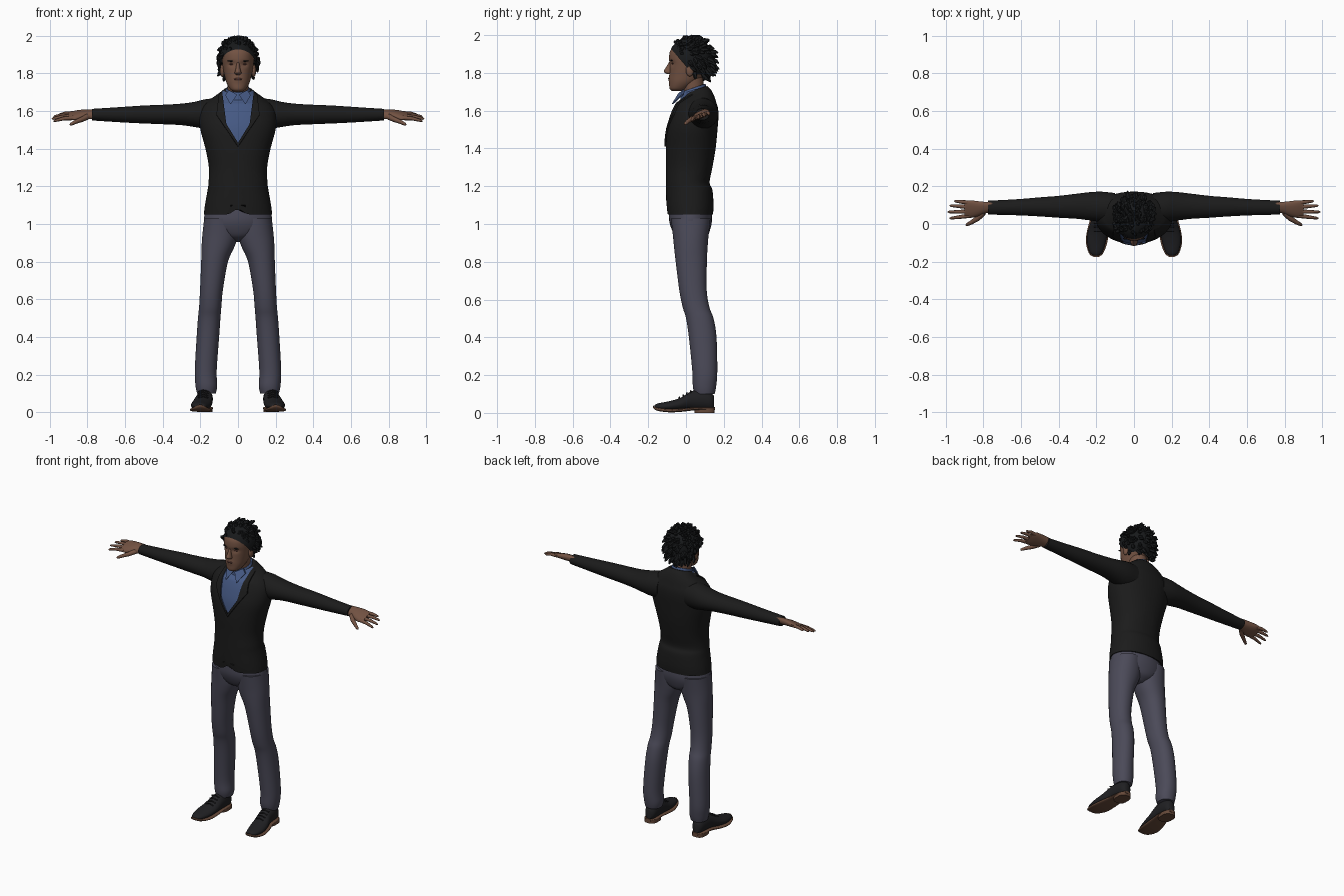
import bpy, bmesh, math, random
from mathutils import Vector, Matrix

if "Cube" in bpy.data.objects:
    bpy.data.objects.remove(bpy.data.objects["Cube"], do_unlink=True)
random.seed(4)


def material(name, r, g, b):
    m = bpy.data.materials.new(name)
    m.use_nodes = True
    m.diffuse_color = (r, g, b, 1)
    bsdf = m.node_tree.nodes["Principled BSDF"]
    bsdf.inputs["Base Color"].default_value = (r, g, b, 1)
    bsdf.inputs["Roughness"].default_value = 0.8
    return m


JACKET = material("black wool", .011, .011, .011)
SHIRT = material("blue cotton", .06, .1, .23)
TROUSER = material("slate trousers", .07, .068, .098)
SKIN = material("skin", .17, .085, .055)
LIPS = material("lips", .12, .05, .04)
HAIR = material("black hair", .009, .01, .011)
SHOE = material("dark leather", .014, .014, .016)
SOLE = material("brown sole", .13, .065, .04)


def finish(bm, name, *mats):
    """Turn a bmesh into a smooth-shaded object."""
    bmesh.ops.recalc_face_normals(bm, faces=bm.faces[:])
    me = bpy.data.meshes.new(name)
    bm.to_mesh(me)
    bm.free()
    for m in mats:
        me.materials.append(m)
    me.shade_smooth()
    me.set_sharp_from_angle(angle=math.radians(50))
    ob = bpy.data.objects.new(name, me)
    bpy.context.collection.objects.link(ob)
    return ob


def pair(bm, name, *mats):
    """Make the left part and its mirrored right copy."""
    other = bm.copy()
    bmesh.ops.scale(other, vec=(-1, 1, 1), verts=other.verts[:])
    finish(bm, "left_" + name, *mats)
    finish(other, "right_" + name, *mats)


def skin_rings(bm, rings):
    rows = [[bm.verts.new(p) for p in ring] for ring in rings]
    n = len(rows[0])
    for a, b in zip(rows, rows[1:]):
        for i in range(n):
            bm.faces.new((a[i], a[(i + 1) % n], b[(i + 1) % n], b[i]))
    bm.faces.new(rows[0])
    bm.faces.new(rows[-1])


def loft(axis, rows, n=28, sub=4, power=2.0, tweak=None):
    """Smooth loft; each row is position on the axis, then min/max of the other two axes."""
    rows = [Vector(r) for r in rows]
    ext = [rows[0]] + rows + [rows[-1]]
    dense = []
    for i in range(1, len(ext) - 2):
        p0, p1, p2, p3 = ext[i - 1:i + 3]
        for k in range(sub):
            t = k / sub
            dense.append(p1 + (p2 - p0) * t / 2 + (2 * p0 - 5 * p1 + 4 * p2 - p3) * t * t / 2
                         + (3 * p1 - p0 - 3 * p2 + p3) * t ** 3 / 2)
    dense.append(rows[-1])
    rings = []
    for pos, a0, a1, b0, b1 in dense:
        ring = []
        for i in range(n):
            ang = math.tau * (i + .5) / n
            c, s = math.cos(ang), math.sin(ang)
            c, s = (math.copysign(abs(q) ** (2 / power), q) for q in (c, s))
            a, b = (a0 + a1 + (a1 - a0) * c) / 2, (b0 + b1 + (b1 - b0) * s) / 2
            p = Vector({"x": (pos, a, b), "y": (a, pos, b), "z": (a, b, pos)}[axis])
            if tweak:
                tweak(p)
            ring.append(p)
        rings.append(ring)
    bm = bmesh.new()
    skin_rings(bm, rings)
    return bm


def body(rows, **kw):
    """Symmetric upright loft: height, half width, front, back."""
    return loft("z", [(z, -w, w, f, b) for z, w, f, b in rows], **kw)


def tube(bm, pts, radii, n=8):
    pts = [Vector(p) for p in pts]
    rings = []
    for i, (p, r) in enumerate(zip(pts, radii)):
        d = pts[min(i + 1, len(pts) - 1)] - pts[max(i - 1, 0)]
        q = d.to_track_quat("Z", "Y")
        rings.append([p + q @ Vector((r * math.cos(math.tau * k / n), r * math.sin(math.tau * k / n), 0))
                      for k in range(n)])
    skin_rings(bm, rings)


def blob(centre, radii, bm=None, segs=20):
    bm = bm or bmesh.new()
    mat = Matrix.Translation(centre) @ Matrix.Diagonal((*radii, 1))
    bmesh.ops.create_uvsphere(bm, u_segments=segs, v_segments=segs // 2, radius=1, matrix=mat)
    return bm


# Jacket body with open shirt front and raised lapels
def jacket_shape(p):
    if p.z < 1.1 and p.y < 0:
        p.z += .035 * max(0, 1 - abs(p.x) / .05)
    if p.z > 1.64:
        p.z += (p.y - .06) * .3 * min(1, (p.z - 1.64) / .05)


torso = body([(1.05, .182, -.1, .143), (1.1, .176, -.104, .146), (1.18, .162, -.106, .14),
              (1.22, .157, -.106, .125), (1.3, .155, -.106, .14), (1.4, .173, -.107, .157),
              (1.5, .2, -.1, .167), (1.57, .205, -.082, .172), (1.62, .19, -.063, .168),
              (1.66, .15, -.042, .152), (1.69, .105, -.025, .132), (1.715, .075, -.012, .112)],
             n=48, power=2.2, tweak=jacket_shape)
V_LINES = [((0, 1.43), (.062, 1.53)), ((.062, 1.53), (.084, 1.7))]
LAPEL_LINES = [((0, 1.41), (.115, 1.58)), ((.115, 1.58), (.098, 1.72))]


def above(lines, c):
    return c.y < .045 and all((q[0] - p[0]) * (c.z - p[1]) > (q[1] - p[1]) * (abs(c.x) - p[0])
                              for p, q in lines)


for p, q in V_LINES + LAPEL_LINES:
    for s in (-1, 1):
        bmesh.ops.bisect_plane(torso, geom=torso.verts[:] + torso.edges[:] + torso.faces[:],
                               plane_co=(s * p[0], 0, p[1]),
                               plane_no=(s * (p[1] - q[1]), 0, q[0] - p[0]))
lapels = []
for f in torso.faces:
    c = f.calc_center_median()
    if above(V_LINES, c):
        f.material_index = 1
    elif above(LAPEL_LINES, c) and c.z > 1.4:
        lapels.append(f)
raised = bmesh.ops.extrude_face_region(torso, geom=lapels)["geom"]
bmesh.ops.delete(torso, geom=lapels, context="FACES")
bmesh.ops.translate(torso, vec=(0, -.008, .002),
                    verts=[g for g in raised if isinstance(g, bmesh.types.BMVert)])
finish(torso, "jacket", JACKET, SHIRT)

# Sleeves
pair(loft("x", [(.1, .0, .165, 1.5, 1.67), (.17, .01, .172, 1.505, 1.664), (.23, .018, .17, 1.515, 1.65),
                (.3, .027, .162, 1.525, 1.64), (.4, .033, .15, 1.53, 1.634), (.5, .04, .142, 1.534, 1.63),
                (.62, .046, .132, 1.54, 1.622), (.775, .05, .124, 1.55, 1.612)]), "sleeve", JACKET)


# Hands
def tilt(p):
    p.z += .35 * (p.y - .085)


hand = loft("x", [(.74, .06, .115, 1.56, 1.605), (.79, .056, .118, 1.56, 1.605), (.83, .04, .122, 1.56, 1.603),
                  (.87, .032, .126, 1.562, 1.596), (.9, .038, .12, 1.566, 1.588)], n=16, power=2.5, tweak=tilt)
for y, tip_x, tip_y in ((.113, .955, .122), (.09, .98, .098), (.066, .99, .064), (.044, .98, .03)):
    path = []
    for t, drop in ((0, 0), (.5, .001), (.92, .01), (1, .013)):
        p = Vector((.875 + (tip_x - .875) * t, y + (tip_y - y) * t, 1.578 - drop))
        tilt(p)
        path.append(p)
    tube(hand, path, (.012, .01, .007, .003))
tube(hand, [(.8, .06, 1.57), (.83, .03, 1.556), (.865, .008, 1.542), (.888, -.004, 1.53), (.893, -.007, 1.527)],
     (.016, .014, .011, .008, .003))
pair(hand, "hand", SKIN)

# Trousers
finish(body([(.905, .03, .0, .07), (.93, .1, -.05, .11), (.97, .168, -.075, .128), (1.02, .182, -.09, .138),
             (1.08, .172, -.09, .135)], n=36), "trouser_seat", TROUSER)
pair(loft("z", [(.1, .118, .218, .045, .152), (.14, .11, .226, .036, .16), (.22, .113, .23, .033, .166),
                (.4, .1, .22, .015, .162), (.5, .093, .213, 0, .146), (.56, .088, .207, -.018, .124),
                (.65, .08, .202, -.036, .11), (.8, .053, .196, -.055, .111), (.88, .018, .194, -.064, .115),
                (.94, .0, .19, -.07, .12), (1.03, .005, .18, -.08, .13)], power=2.15), "trouser_leg", TROUSER)

# Shoes
pair(loft("y", [(-.168, .188, .214, .025, .04), (-.15, .168, .236, .015, .05), (-.09, .148, .25, .01, .062),
                (-.03, .138, .243, .012, .08), (.03, .135, .225, .015, .115), (.09, .134, .218, .015, .125),
                (.13, .14, .21, .015, .11), (.148, .155, .195, .02, .09)]), "shoe", SHOE)
sole = loft("y", [(-.176, .19, .212, .028, .04), (-.155, .163, .24, .012, .03), (-.09, .14, .256, .003, .022),
                  (-.02, .135, .246, .006, .024), (.05, .134, .226, .014, .03), (.12, .136, .216, .014, .03),
                  (.153, .155, .195, .014, .03)], power=3)
heel = loft("z", [(0, .135, .218, .045, .152), (.024, .135, .218, .045, .152)], sub=1, power=2.8)
pair(sole, "sole", SOLE)
pair(heel, "heel", SOLE)
laces = bmesh.new()
for i in range(4):
    y, z = -.035 + i * .02, .082 + i * .011
    tube(laces, [(.158, y, z - .006), (.184, y, z + .002), (.212, y, z - .006)], (.004, .004, .004), n=6)
pair(laces, "laces", SHOE)

# Neck and shirt collar
finish(body([(1.64, .058, -.01, .1), (1.7, .055, -.015, .095), (1.79, .056, -.035, .09)]), "neck", SKIN)


def collar_slope(p):
    p.z += (p.y - .045) * .35


finish(body([(1.66, .08, -.035, .115), (1.69, .072, -.03, .11), (1.72, .063, -.024, .104), (1.722, .058, -.018, .098)],
            n=36, tweak=collar_slope), "shirt_collar", SHIRT)
wing = bmesh.new()
outline = [(.004, -.043, 1.688), (.05, -.018, 1.712), (.068, -.022, 1.685), (.04, -.076, 1.635)]
skin_rings(wing, [[Vector(p) for p in outline], [Vector(p) + Vector((0, .009, 0)) for p in outline]])
pair(wing, "collar_wing", SHIRT)


# Head with eye sockets
def face_shape(p):
    if p.y < -.03:
        socket = ((abs(p.x) - .034) / .02) ** 2 + ((p.z - 1.85) / .013) ** 2
        p.y += .011 * math.exp(-socket)
        p.y -= .004 * math.exp(-(p.x / .025) ** 2 - ((p.z - 1.768) / .016) ** 2)


finish(body([(1.705, .025, -.075, -.01), (1.717, .042, -.087, .01), (1.75, .061, -.089, .06), (1.79, .072, -.088, .1),
             (1.83, .08, -.087, .12), (1.88, .086, -.09, .126), (1.92, .084, -.082, .12), (1.955, .064, -.05, .09),
             (1.975, .03, -.01, .05)], n=48, sub=6, power=2.15, tweak=face_shape), "head", SKIN)
nose = body([(1.793, .01, -.098, -.07), (1.8, .018, -.112, -.07), (1.81, .017, -.118, -.07), (1.83, .011, -.106, -.07),
             (1.857, .008, -.09, -.07)], n=16)
finish(nose, "nose", SKIN)
pair(blob((.083, .02, 1.815), (.013, .021, .034)), "ear", SKIN)
pair(blob((.036, -.077, 1.866), (.022, .006, .004)), "eyebrow", HAIR)
pair(blob((.034, -.07, 1.849), (.013, .006, .0035)), "eye", LIPS)
finish(blob((0, -.088, 1.77), (.022, .007, .006)), "lips", LIPS)

# Hair cap trimmed along the hairline, with swept spiky locks
centre, radii = Vector((0, .022, 1.872)), Vector((.1, .117, .113))
cap = blob(centre, radii, segs=36)
bmesh.ops.bisect_plane(cap, geom=cap.verts[:] + cap.edges[:] + cap.faces[:], plane_co=(0, 0, 1.835),
                       plane_no=(0, 1.17, 1), clear_inner=True)
finish(cap, "hair_cap", HAIR)
locks = bmesh.new()
while len(locks.faces) < 190 * 17:
    d = Vector([random.gauss(0, 1) for _ in range(3)]).normalized()
    root = centre + d * radii * .96
    if root.z < 1.85 - 1.17 * root.y or root.z < 1.79:
        continue
    top = max(0, d.z)
    flow = Vector((random.uniform(-.012, .012), random.uniform(.0, .035), .012 * top - .028 * (1 - top)))
    tip = root + d * random.uniform(.008, .02) + flow
    tip.z = min(tip.z, 1.998)
    mid = root.lerp(tip, .5) + d * .007
    mid.z = min(mid.z, 1.99)
    tube(locks, [root, mid, root.lerp(tip, .85) + d * .002, tip], (.011, .01, .006, .001), n=5)
finish(locks, "hair_locks", HAIR)
